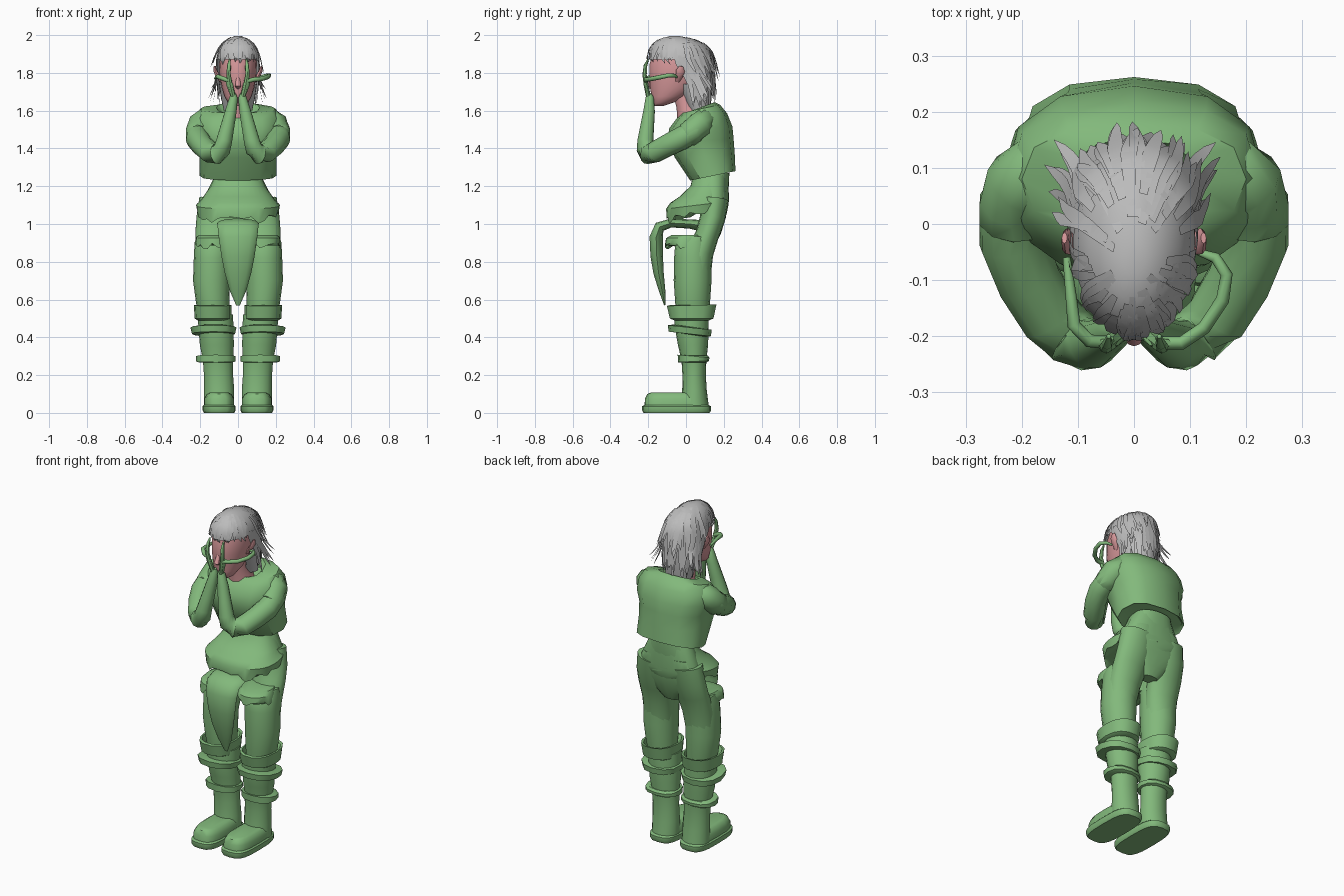
import bpy, bmesh, math, random
from mathutils import Vector
random.seed(4)


def material(name, rgb):
    m = bpy.data.materials.new(name)
    m.diffuse_color = (*rgb, 1)
    return m


GREEN = material("green cloth", (0.225, 0.485, 0.2))
SKIN = material("pink skin", (0.67, 0.31, 0.32))
GREY = material("grey hair", (0.5, 0.5, 0.5))


def finish(name, bm, mat, angle=40):
    bmesh.ops.recalc_face_normals(bm, faces=bm.faces)
    me = bpy.data.meshes.new(name)
    bm.to_mesh(me)
    bm.free()
    ob = bpy.data.objects.new(name, me)
    bpy.context.collection.objects.link(ob)
    me.materials.append(mat)
    bpy.ops.object.select_all(action='DESELECT')
    ob.select_set(True)
    bpy.context.view_layer.objects.active = ob
    bpy.ops.object.shade_smooth_by_angle(angle=math.radians(angle))
    return ob


def skin_rings(bm, rings):
    vs = [[bm.verts.new(p) for p in r] for r in rings]
    n = len(vs[0])
    for a, b in zip(vs, vs[1:]):
        for i in range(n):
            bm.faces.new((a[i], a[(i + 1) % n], b[(i + 1) % n], b[i]))
    bm.faces.new(vs[0])
    bm.faces.new(vs[-1])


def loft(name, rings, mat=GREEN, n=16, power=1.0, jag=None, s=1):
    """Stack of horizontal ellipses (cx, cy, z, rx, ry, tilt); jag = ring index -> ragged hem."""
    out = []
    for k, (cx, cy, z, rx, ry, *t) in enumerate(rings):
        ring = []
        for i in range(n):
            a = 2 * math.pi * i / n
            c, d = math.cos(a), math.sin(a)
            c = math.copysign(abs(c) ** power, c)
            d = math.copysign(abs(d) ** power, d)
            dz = (t[0] if t else 0) * d + (random.uniform(-.022, .018) if k == jag else 0)
            ring.append((s * (cx + rx * c), cy + ry * d, z + dz))
        out.append(ring)
    bm = bmesh.new()
    skin_rings(bm, out)
    return finish(name, bm, mat)


def tube(name, path, mat=GREEN, n=10, ref=(1, 0.2, 0), s=1):
    """Elliptical tube through (x, y, z, half_width, half_thickness)."""
    pts = [Vector((s * p[0], p[1], p[2])) for p in path]
    out = []
    for i, p in enumerate(pts):
        t = (pts[min(i + 1, len(pts) - 1)] - pts[max(i - 1, 0)]).normalized()
        r = Vector((s * ref[0], ref[1], ref[2]))
        u = (r - t * r.dot(t)).normalized()
        v = t.cross(u)
        w, h = path[i][3], path[i][-1]
        out.append([p + u * w * math.cos(math.tau * k / n) + v * h * math.sin(math.tau * k / n)
                    for k in range(n)])
    bm = bmesh.new()
    skin_rings(bm, out)
    return finish(name, bm, mat, 50)


# Boots, trouser legs and arms, once per side
for s, side in ((1, "right"), (-1, "left")):
    loft(f"{side}_sole", [(.1, -.05, 0, .08, .175), (.1, -.05, .012, .087, .182),
                          (.1, -.05, .035, .087, .182), (.1, -.05, .042, .08, .17)],
         power=.6, n=20, s=s)
    loft(f"{side}_foot", [(.1, -.055, .035, .08, .165), (.1, -.055, .075, .08, .162),
                          (.1, -.055, .1, .065, .15), (.1, -.055, .108, .05, .13)],
         power=.65, n=20, s=s)
    loft(f"{side}_boot_shaft", [(.1, .045, .04, .08, .075), (.1, .045, .12, .08, .065),
                                (.103, .043, .2, .077, .062), (.106, .042, .28, .08, .066),
                                (.112, .037, .36, .09, .08), (.117, .03, .46, .093, .09),
                                (.12, .03, .52, .093, .09)], s=s)
    loft(f"{side}_ankle_strap", [(.118, .04, .268, .09, .07), (.118, .04, .272, .104, .082, .004),
                                 (.118, .04, .3, .104, .084, -.008), (.118, .04, .305, .09, .074)],
         power=.85, n=12, s=s)
    loft(f"{side}_calf_strap", [(.13, .02, .415, .09, .085, -.012), (.13, .02, .418, .114, .112, -.012),
                                (.13, .02, .452, .122, .116, -.012), (.13, .02, .456, .09, .085, -.012)],
         power=.85, n=12, s=s)
    loft(f"{side}_boot_cuff", [(.13, .03, .49, .085, .095), (.132, .03, .5, .097, .118),
                               (.134, .03, .57, .1, .134, .004), (.134, .03, .57, .09, .118),
                               (.134, .03, .53, .08, .09)], power=.85, n=14, s=s)
    loft(f"{side}_trouser_leg", [(.125, .035, .48, .075, .08), (.134, .035, .58, .088, .092),
                                 (.14, .035, .7, .098, .1), (.136, .037, .82, .098, .1),
                                 (.13, .043, .9, .1, .1), (.125, .06, .935, .095, .09)], s=s)
    # seat of the trousers, joining the leg to the waist
    tube(f"{side}_trouser_seat", [(.138, .04, .66, .085, .08), (.136, .055, .76, .092, .08),
                                  (.13, .076, .85, .097, .07), (.122, .115, .95, .104, .062),
                                  (.112, .14, 1.03, .108, .067), (.1, .15, 1.13, .105, .075)],
         ref=(1, 0, 0), n=16, s=s)
    # ragged cloth lying over the thigh
    loft(f"{side}_thigh_flap", [(.125, .0, .885, .097, .1), (.125, -.005, .888, .1, .106),
                                (.125, .0, .925, .097, .106), (.12, .02, .943, .088, .095)],
         n=26, jag=1, s=s)
    tube(f"{side}_sleeve", [(.13, .1, 1.555, .05), (.17, .09, 1.545, .07), (.197, .07, 1.525, .071),
                            (.208, .035, 1.49, .069), (.212, .005, 1.47, .066),
                            (.21, .003, 1.468, .05)], s=s, ref=(0, 0, 1))
    tube(f"{side}_arm", [(.19, .09, 1.53, .05), (.216, .04, 1.49, .06), (.215, -.03, 1.45, .062),
                         (.188, -.1, 1.415, .059), (.148, -.165, 1.38, .057), (.112, -.2, 1.37, .054),
                         (.085, -.215, 1.395, .047), (.073, -.215, 1.44, .043), (.055, -.205, 1.52, .037),
                         (.037, -.195, 1.6, .031), (.023, -.192, 1.67, .022),
                         (.022, -.195, 1.69, .012)], s=s, n=12)
    # slim upright finger and knuckles spread from the wrist
    tube(f"{side}_upright_finger", [(.022, -.195, 1.66, .014), (.04, -.21, 1.73, .013), (.05, -.219, 1.79, .012),
                                    (.048, -.214, 1.84, .01), (.045, -.2, 1.872, .004)], n=7, s=s)
    tube(f"{side}_knuckles", [(.03, -.2, 1.69, .015, .01), (.045, -.212, 1.74, .018, .01),
                              (.055, -.213, 1.775, .012, .008)], n=8, s=s)
    tube(f"{side}_ear", [(.088, -.045, 1.755, .012, .008), (.108, -.035, 1.785, .02, .011),
                         (.12, -.03, 1.81, .024, .01), (.124, -.025, 1.835, .01, .005)],
         SKIN, n=8, ref=(0, 1, 0), s=s)

# Fingers curling around the sides of the head
tube("right_long_finger", [(.04, -.212, 1.755, .012), (.085, -.212, 1.765, .012), (.125, -.185, 1.768, .012),
                           (.158, -.135, 1.778, .012), (.165, -.09, 1.787, .011),
                           (.145, -.06, 1.785, .01), (.115, -.05, 1.778, .006)], n=8, ref=(0, 0, 1))
tube("left_long_finger", [(-.04, -.212, 1.755, .012), (-.08, -.208, 1.77, .012), (-.107, -.18, 1.78, .012),
                          (-.112, -.13, 1.778, .01), (-.12, -.06, 1.77, .007)], n=8, ref=(0, 0, 1))

# Waist and short torn skirt
loft("waist", [(0, .125, .9, .05, .035), (0, .135, .95, .1, .05), (0, .145, 1.03, .19, .065),
               (0, .145, 1.12, .19, .082), (0, .14, 1.26, .12, .085)], n=20, power=.85)
loft("torn_skirt", [(0, .06, 1.06, .19, .15, .025), (0, .06, 1.055, .213, .163, .035),
                    (0, .06, 1.1, .222, .166, .02), (0, .066, 1.122, .2, .15, .01),
                    (0, .092, 1.15, .18, .127, .005), (0, .125, 1.2, .145, .102),
                    (0, .135, 1.27, .115, .095)], n=34, power=.85, jag=1)
tube("skirt_tail", [(0, .195, 1.17, .14, .03), (0, .2, 1.1, .17, .025), (0, .195, 1.06, .11, .022),
                    (0, .185, 1.01, .01, .012)], n=14, ref=(1, 0, 0))

# Front cloth bending over the lap and hanging to a point
tube("hanging_cloth", [(0, .12, .985, .1, .035), (0, .02, 1.0, .11, .025), (0, -.08, 1.005, .11, .024),
                       (0, -.14, .985, .108, .03), (0, -.158, .93, .102, .036), (0, -.155, .83, .088, .034),
                       (0, -.145, .74, .07, .028), (0, -.127, .65, .045, .018),
                       (0, -.112, .57, .01, .004)], n=14, ref=(1, 0, 0))

# Shirt with a wide neckline
loft("shirt", [(0, .145, 1.265, .19, .105, .025), (0, .142, 1.255, .203, .12, .025),
               (0, .1, 1.36, .203, .158, .01), (0, .078, 1.44, .21, .174, .01),
               (0, .078, 1.51, .232, .168, .005), (0, .083, 1.57, .225, .135, .015),
               (0, .08, 1.61, .2, .1, .022), (0, .07, 1.615, .115, .082, .03),
               (0, .06, 1.57, .08, .07, .03)], n=12, power=.82)

# Neck and head
tube("neck", [(0, .045, 1.5, .085, .085), (0, .025, 1.57, .07, .075), (0, 0, 1.63, .05, .052),
              (0, -.02, 1.72, .05, .055)], SKIN, n=12, ref=(1, 0, 0))
loft("head", [(0, -.145, 1.625, .025, .025), (0, -.12, 1.64, .052, .058, .004), (0, -.09, 1.675, .072, .093),
              (0, -.065, 1.72, .086, .125), (0, -.052, 1.78, .097, .142), (0, -.045, 1.85, .1, .147),
              (0, -.04, 1.92, .085, .125), (0, -.05, 1.96, .05, .08)], SKIN, n=20)
tube("nose", [(0, -.185, 1.775, .01, .008), (0, -.205, 1.73, .015, .013), (0, -.19, 1.72, .01, .006)],
     SKIN, n=8, ref=(1, 0, 0))

# Hair shell profile: z, centre y, half width, half depth
PROFILE = [(1.6, .07, .075, .055), (1.66, .06, .088, .075), (1.74, .04, .1, .1),
           (1.81, .0, .108, .142), (1.87, -.03, .109, .17), (1.92, -.033, .1, .16),
           (1.955, -.04, .08, .132), (1.98, -.05, .052, .088), (1.994, -.06, .02, .03)]
bm = bmesh.new()
skin_rings(bm, [[(rx * math.cos(math.tau * i / 28), cy + ry * math.sin(math.tau * i / 28), z)
                 for i in range(28)] for z, cy, rx, ry in PROFILE])
front = [f for f in bm.faces if f.calc_center_median().z < 1.86 and f.calc_center_median().y < -.015]
bmesh.ops.delete(bm, geom=front, context='FACES')
finish("hair_cap", bm, GREY)


def hair_point(a, z, off):
    z0 = min(max(z, 1.6), 1.994)
    for p, q in zip(PROFILE, PROFILE[1:]):
        if z0 <= q[0]:
            f = (z0 - p[0]) / (q[0] - p[0])
            cy, rx, ry = (p[i] + (q[i] - p[i]) * f for i in (1, 2, 3))
            return Vector(((rx + off) * math.cos(a), cy + (ry + off) * math.sin(a), z + off * .3))


# Flat tapering locks lying on the cap and flicking out at the tips
bm = bmesh.new()


def lock(deg, top, bottom, width, flick, lift=.004):
    a = math.radians(deg)
    sway = random.uniform(-.2, .2)
    rows = []
    for k in range(7):
        f = k / 6
        p = hair_point(a + sway * f, top + (bottom - top) * f, lift + flick * f * f)
        w = width * (1 - f) ** .45 * min(1, .4 + 2 * f)
        t = Vector((-math.sin(a), math.cos(a), 0)) * w
        rows.append((bm.verts.new(p - t), bm.verts.new(p + t)))
    for r, q in zip(rows, rows[1:]):
        bm.faces.new((r[0], r[1], q[1], q[0]))


for i in range(28):
    lock(-8 + 196 * i / 27, random.uniform(1.88, 1.96), random.uniform(1.6, 1.68),
         random.uniform(.014, .022), random.uniform(.005, .03))
for i in range(24):
    lock(random.uniform(10, 170), random.uniform(1.95, 1.99), random.uniform(1.72, 1.84),
         .018, random.uniform(.01, .04), .006)
for i in range(26):
    lock(190 + 160 * i / 25, random.uniform(1.95, 1.99), random.uniform(1.835, 1.865),
         random.uniform(.012, .02), random.uniform(.002, .01))
for s in (0, 1):
    for k in range(6):
        d = 8 * k - 4
        lock(180 - d if s else d, 1.86, 1.6 + .018 * k, .018, .06 + .01 * (k % 3))
finish("hair_locks", bm, GREY)
